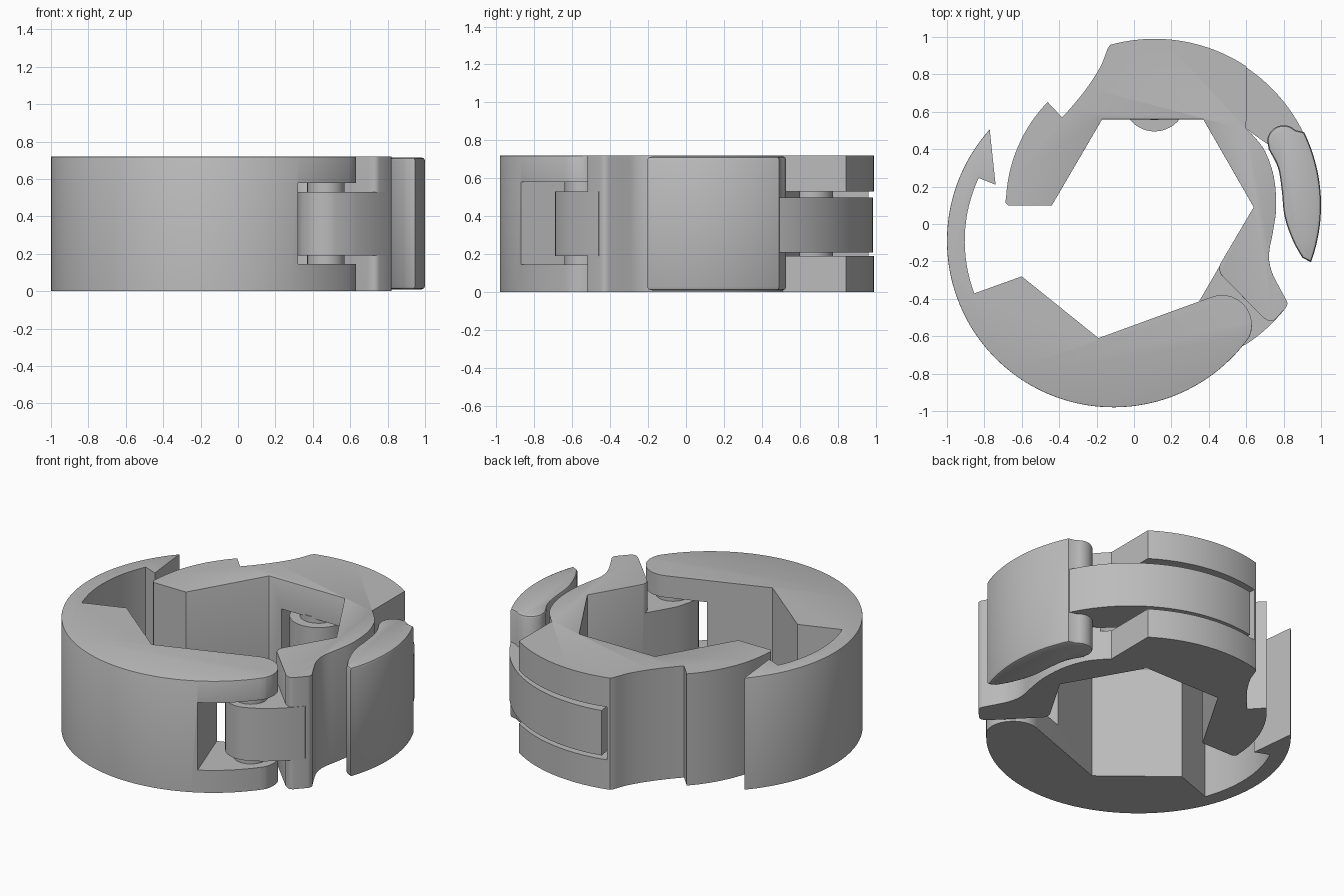
import bpy, bmesh, math
from mathutils import Vector

if "Cube" in bpy.data.objects:
    bpy.data.objects.remove(bpy.data.objects["Cube"])

H = 0.72
UP = (0.11, 0.10)      # centre of the upper jaw arcs
LOW = (-0.11, -0.09)   # centre of the lower jaw arcs
HINGE = (0.47, -0.54)
CAM = (0.11, 0.665)
R = 0.89

grey = bpy.data.materials.new("plain grey")
grey.diffuse_color = (0.5, 0.5, 0.5, 1)
grey.use_nodes = True
grey.node_tree.nodes["Principled BSDF"].inputs["Base Color"].default_value = grey.diffuse_color


def arc(c, r, a0, a1, n):
    """Points on an arc, degrees."""
    out = []
    for i in range(n + 1):
        a = math.radians(a0 + (a1 - a0) * i / n)
        out.append((c[0] + r * math.cos(a), c[1] + r * math.sin(a)))
    return out


def curve(pts, n=5):
    """Smooth curve through a few points."""
    p = [Vector(q) for q in pts]
    p = [2 * p[0] - p[1]] + p + [2 * p[-1] - p[-2]]
    out = []
    for i in range(1, len(p) - 2):
        a, b, c, d = p[i - 1:i + 3]
        for k in range(n):
            t = k / n
            q = 0.5 * (2 * b + (c - a) * t + (2 * a - 5 * b + 4 * c - d) * t * t
                       + (3 * b - a - 3 * c + d) * t ** 3)
            out.append((q.x, q.y))
    return out + [tuple(pts[-1])]


def plate(name, pts, z0, z1, bevel=0, rule=None):
    """Extrude an outline; round the rim edges that satisfy the rule."""
    bm = bmesh.new()
    base = bm.faces.new([bm.verts.new((x, y, z0)) for x, y in pts])
    ext = bmesh.ops.extrude_face_region(bm, geom=[base])
    for v in ext["geom"]:
        if isinstance(v, bmesh.types.BMVert):
            v.co.z = z1
    bmesh.ops.recalc_face_normals(bm, faces=bm.faces)
    if bevel:
        rim = []
        for e in bm.edges:
            a, b = e.verts
            if abs(a.co.z - b.co.z) < 1e-5 and rule((a.co + b.co) / 2):
                rim.append(e)
        bmesh.ops.bevel(bm, geom=rim, offset=bevel, segments=2, profile=0.5,
                        affect='EDGES', clamp_overlap=True)
    me = bpy.data.meshes.new(name)
    bm.to_mesh(me)
    bm.free()
    ob = bpy.data.objects.new(name, me)
    bpy.context.collection.objects.link(ob)
    me.materials.append(grey)
    return ob


def activate(ob):
    bpy.ops.object.select_all(action='DESELECT')
    ob.select_set(True)
    bpy.context.view_layer.objects.active = ob


def cut(ob, pts, z0, z1):
    """Cut a slot with a temporary prism."""
    tool = plate("slot_cutter", pts, z0, z1)
    tool.hide_render = True
    mod = ob.modifiers.new("slot", 'BOOLEAN')
    mod.operation = 'DIFFERENCE'
    mod.solver = 'EXACT'
    mod.object = tool
    activate(ob)
    bpy.ops.object.modifier_apply(modifier=mod.name)
    bpy.data.objects.remove(tool, do_unlink=True)


def radius(p, c):
    return math.hypot(p.x - c[0], p.y - c[1])


# Lower jaw: outer arc, hook, inner wall, rounded hinge end
low_pts = (arc(LOW, R, -35, -222, 72)
           + [(-0.74, 0.21)]
           + arc(LOW, 0.795, 155, 200.7, 16)
           + [(-0.60, -0.28), (-0.19, -0.61)]
           + arc(HINGE, 0.16, 112, -20, 16))
lower_jaw = plate("lower_jaw", low_pts, 0, H, 0.018,
                  lambda p: p.z > 0.5 and radius(p, LOW) > 0.87)
cut(lower_jaw, [(0.37, -1.01), (0.11, -0.27), (0.9, -0.27), (0.9, -1.01)], 0.145, 0.58)

# Upper jaw: back arc, catch notch, hexagonal inner wall, prong
up_pts = (arc(UP, R, 56.5, 105.5, 24)
          + curve([(-0.14, 0.94), (-0.18, 0.84), (-0.25, 0.73), (-0.33, 0.63), (-0.385, 0.57)], 4)
          + arc(UP, 0.795, 136, 177, 16)
          + [(-0.688, 0.115), (-0.67, 0.098), (-0.44, 0.098), (-0.17, 0.56), (0.37, 0.56),
             (0.64, 0.09), (0.46, -0.215), (0.455, -0.24), (0.465, -0.27), (0.69, -0.50)]
          + arc((0.73, -0.485), 0.035, -110, -45, 4)
          + arc((0.785, -0.425), 0.035, -40, 30, 4)
          + curve([(0.775, -0.335), (0.735, -0.25), (0.722, -0.16), (0.745, -0.03), (0.76, 0.09),
                   (0.748, 0.25), (0.70, 0.39), (0.63, 0.48), (0.60, 0.51)], 5))
upper_jaw = plate("upper_jaw", up_pts, 0, H, 0.01,
                  lambda p: p.z > 0.5 and radius(p, UP) < 0.75 and p.x > -0.45 and p.y < 0.57)
cut(upper_jaw, [(-0.07, 0.4), (0.33, 0.4), (0.33, 0.60), (0.60, 0.47), (1.1, 0.4),
                (1.1, 1.1), (-0.12, 1.1)], 0.19, 0.53)

# Hinge link between the jaws, and its pin
link_pts = ([(0.60, 0.02), (0.35, -0.41)]
            + arc(HINGE, 0.15, 160, 290, 14)
            + arc(UP, R, -56, -39, 8)
            + [(0.75, -0.33), (0.72, -0.2)])
hinge_link = plate("hinge_link", link_pts, 0.19, 0.53)
hinge_pin = plate("hinge_pin", arc(HINGE, 0.10, 0, 348.75, 31), 0.14, 0.585)

# Latch tongue with its round cam end, and the cam pin
tongue_pts = (arc(UP, 0.885, 22, 102, 40)
              + [(-0.05, 0.80)]
              + arc(CAM, 0.17, 178, 350, 20)
              + curve([(0.36, 0.68), (0.50, 0.59), (0.62, 0.495), (0.71, 0.43), (0.79, 0.38)], 4))
latch_tongue = plate("latch_tongue", tongue_pts, 0.21, 0.50)
cam_pin = plate("cam_pin", arc(CAM, 0.11, 0, 348.75, 31), 0.18, 0.54)

# Latch handle: crescent with rounded rims
handle_pts = (arc(UP, R, 26, -20, 26)
              + curve([(0.90, -0.18), (0.85, -0.09), (0.805, 0.04), (0.79, 0.18),
                       (0.77, 0.30), (0.72, 0.40)], 4)
              + arc((0.80, 0.44), 0.088, 175, 45, 12))
latch_handle = plate("latch_handle", handle_pts, 0.01, 0.715, 0.018, lambda p: True)

for ob in list(bpy.context.scene.objects):
    activate(ob)
    bpy.ops.object.shade_smooth_by_angle(angle=math.radians(30))
